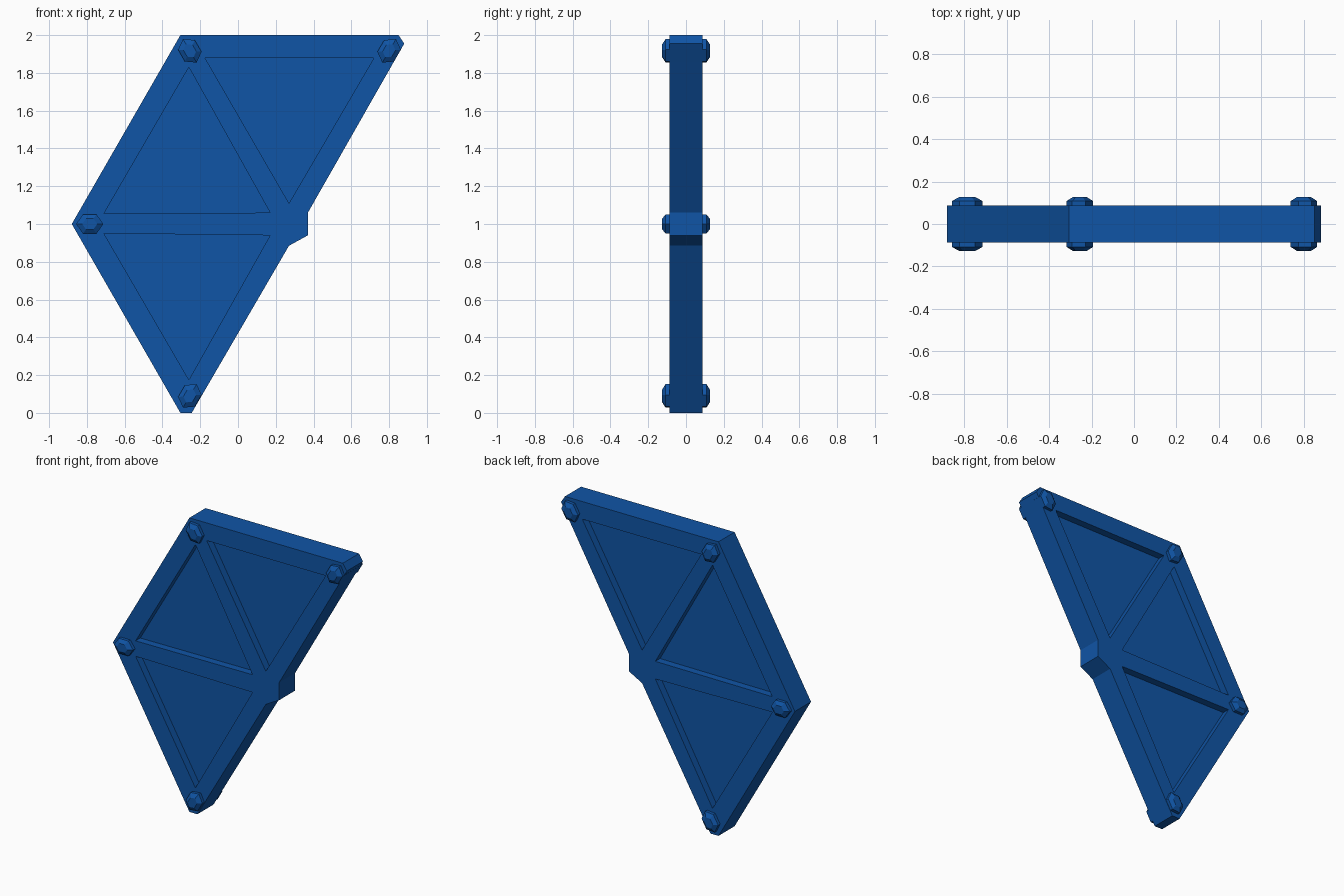
import bpy, bmesh
from math import cos, sin, radians

if "Cube" in bpy.data.objects:
    bpy.data.objects.remove(bpy.data.objects["Cube"])

blue = bpy.data.materials.new("blue")
blue.diffuse_color = (0.005, 0.09, 0.38, 1)
blue.use_nodes = True
blue.node_tree.nodes["Principled BSDF"].inputs["Base Color"].default_value = blue.diffuse_color


def plate(name, loops, half):
    """Flat plate in the XZ plane; loops after the first are holes."""
    cu = bpy.data.curves.new(name + "_profile", 'CURVE')
    cu.dimensions = '2D'
    cu.fill_mode = 'BOTH'
    cu.extrude = half
    for pts in loops:
        sp = cu.splines.new('POLY')
        sp.points.add(len(pts) - 1)
        for p, (x, z) in zip(sp.points, pts):
            p.co = (x, z, 0, 1)
        sp.use_cyclic_u = True
    tmp = bpy.data.objects.new(name + "_tmp", cu)
    bpy.context.collection.objects.link(tmp)
    bpy.context.view_layer.update()
    dg = bpy.context.evaluated_depsgraph_get()
    me = bpy.data.meshes.new_from_object(tmp.evaluated_get(dg))
    bpy.data.objects.remove(tmp)
    bm = bmesh.new()
    bm.from_mesh(me)
    for v in bm.verts:
        x, y, z = v.co
        v.co = (x, -z, y)
    bmesh.ops.remove_doubles(bm, verts=bm.verts, dist=1e-4)
    bmesh.ops.recalc_face_normals(bm, faces=bm.faces)
    bm.to_mesh(me)
    bm.free()
    finish(name, me)


def finish(name, me):
    me.materials.clear()
    me.materials.append(blue)
    for p in me.polygons:
        p.use_smooth = False
        p.material_index = 0
    ob = bpy.data.objects.new(name, me)
    bpy.context.collection.objects.link(ob)


def bolt(name, cx, cz, angle):
    """Elongated hexagonal stud through the plate, tapered at both ends."""
    a = radians(angle)
    base = [(.072, 0), (.036, .051), (-.036, .051),
            (-.072, 0), (-.036, -.051), (.036, -.051)]
    bm = bmesh.new()
    rings = []
    for y, s in ((-.126, .55), (-.108, 1), (.108, 1), (.126, .55)):
        rings.append([bm.verts.new((cx + s * (u * cos(a) - w * sin(a)), y,
                                    cz + s * (u * sin(a) + w * cos(a))))
                      for u, w in base])
    for r0, r1 in zip(rings, rings[1:]):
        for i in range(6):
            j = (i + 1) % 6
            bm.faces.new((r0[i], r0[j], r1[j], r1[i]))
    bm.faces.new(rings[0])
    bm.faces.new(rings[-1])
    bmesh.ops.recalc_face_normals(bm, faces=bm.faces)
    me = bpy.data.meshes.new(name)
    bm.to_mesh(me)
    bm.free()
    finish(name, me)


# Frame of beams, with the hexagonal hub on the right edge
outline = [(-.305, 2), (.85, 2), (.88, 1.955), (.37, 1.06), (.37, .94),
           (.27, .885), (-.245, 0), (-.305, 0), (-.88, 1)]
triangles = [
    [(-.26, 1.83), (-.71, 1.055), (.17, 1.06)],
    [(-.175, 1.88), (.72, 1.88), (.27, 1.11)],
    [(-.71, .95), (.17, .94), (-.26, .175)],
]
plate("frame", [outline] + triangles, .0865)

# Recessed infill panels, edges tucked into the frame
for n, tri in enumerate(triangles):
    mx, mz = (sum(p[k] for p in tri) / 3 for k in (0, 1))
    big = [(mx + (x - mx) * 1.03, mz + (z - mz) * 1.03) for x, z in tri]
    plate(f"panel_{n + 1}", [big], .036)

# Corner bolts
bolt("bolt_left", -.785, 1.0, 0)
bolt("bolt_top_left", -.255, 1.917, -60)
bolt("bolt_top_right", .80, 1.917, 60)
bolt("bolt_bottom", -.255, .09, 60)
